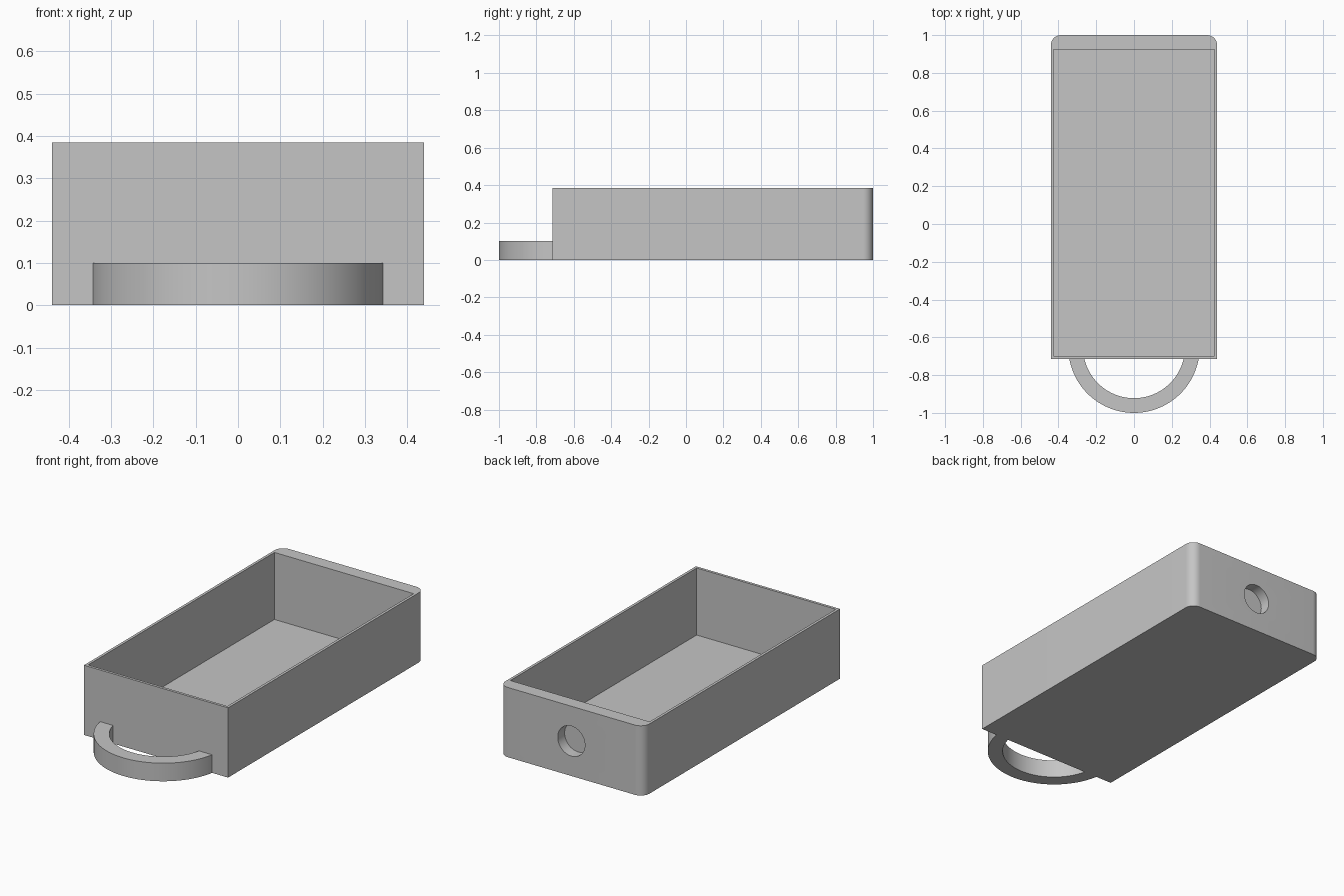
import bpy
import bmesh
from math import cos, sin, pi, asin, radians

cube = bpy.data.objects.get("Cube")
if cube:
    bpy.data.objects.remove(cube, do_unlink=True)

grey = bpy.data.materials.new("light_grey")
grey.use_nodes = True
GREY = (0.56, 0.56, 0.56, 1)
grey.diffuse_color = GREY
grey.node_tree.nodes["Principled BSDF"].inputs["Base Color"].default_value = GREY

WIDTH, HEIGHT = 0.44, 0.385      # half width, full height
FRONT, BACK = -0.715, 1.0
WALL, BACK_WALL = 0.015, 0.075


def arc(cx, cy, r, start, end, steps):
    return [(cx + r * cos(start + (end - start) * i / steps),
             cy + r * sin(start + (end - start) * i / steps)) for i in range(steps + 1)]


def prism(name, outline, z0, z1):
    """Extrude a flat outline from z0 up to z1."""
    bm = bmesh.new()
    face = bm.faces.new([bm.verts.new((x, y, z0)) for x, y in outline])
    grown = bmesh.ops.extrude_face_region(bm, geom=[face])["geom"]
    top = [v for v in grown if isinstance(v, bmesh.types.BMVert)]
    bmesh.ops.translate(bm, verts=top, vec=(0, 0, z1 - z0))
    bmesh.ops.recalc_face_normals(bm, faces=bm.faces)
    mesh = bpy.data.meshes.new(name)
    bm.to_mesh(mesh)
    bm.free()
    mesh.materials.append(grey)
    obj = bpy.data.objects.new(name, mesh)
    bpy.context.collection.objects.link(obj)
    return obj


def activate(obj):
    bpy.ops.object.select_all(action='DESELECT')
    obj.select_set(True)
    bpy.context.view_layer.objects.active = obj


def cut(obj, cutter):
    """Subtract the cutter, then throw it away."""
    mod = obj.modifiers.new("cut", 'BOOLEAN')
    mod.operation, mod.solver, mod.object = 'DIFFERENCE', 'EXACT', cutter
    activate(obj)
    bpy.ops.object.modifier_apply(modifier=mod.name)
    bpy.data.objects.remove(cutter, do_unlink=True)


# Drawer body with rounded back corners
R = 0.053
body = [(-WIDTH, FRONT), (WIDTH, FRONT)]
body += arc(WIDTH - R, BACK - R, R, 0, pi / 2, 12)
body += arc(R - WIDTH, BACK - R, R, pi / 2, pi, 12)
drawer = prism("drawer_box", body, 0, HEIGHT)

# Open cavity
ix, y0, y1 = WIDTH - WALL, FRONT + WALL, BACK - BACK_WALL
cut(drawer, prism("cavity_cutter", [(-ix, y0), (ix, y0), (ix, y1), (-ix, y1)],
                  WALL, HEIGHT + 0.1))

# Blind round recess in the thick back wall
DEPTH = 0.06
hole = prism("recess_cutter", arc(0, 0, 0.083, 0, 2 * pi, 48)[:-1], 0, DEPTH + 0.1)
hole.rotation_euler.x = radians(-90)
hole.location = (0, BACK - DEPTH, HEIGHT / 2)
bpy.context.view_layer.update()
cut(drawer, hole)

# Arched pull handle, ending flush on the front wall
CENTRE, OUTER, INNER = -0.652, 0.348, 0.27
drop = CENTRE - FRONT
a, b = asin(drop / OUTER), asin(drop / INNER)
ring = arc(0, CENTRE, OUTER, pi + a, 2 * pi - a, 48)
ring += arc(0, CENTRE, INNER, 2 * pi - b, pi + b, 48)
handle = prism("pull_handle", ring, 0, 0.1)

for obj in (drawer, handle):
    activate(obj)
    bpy.ops.object.shade_smooth_by_angle(angle=radians(30))
